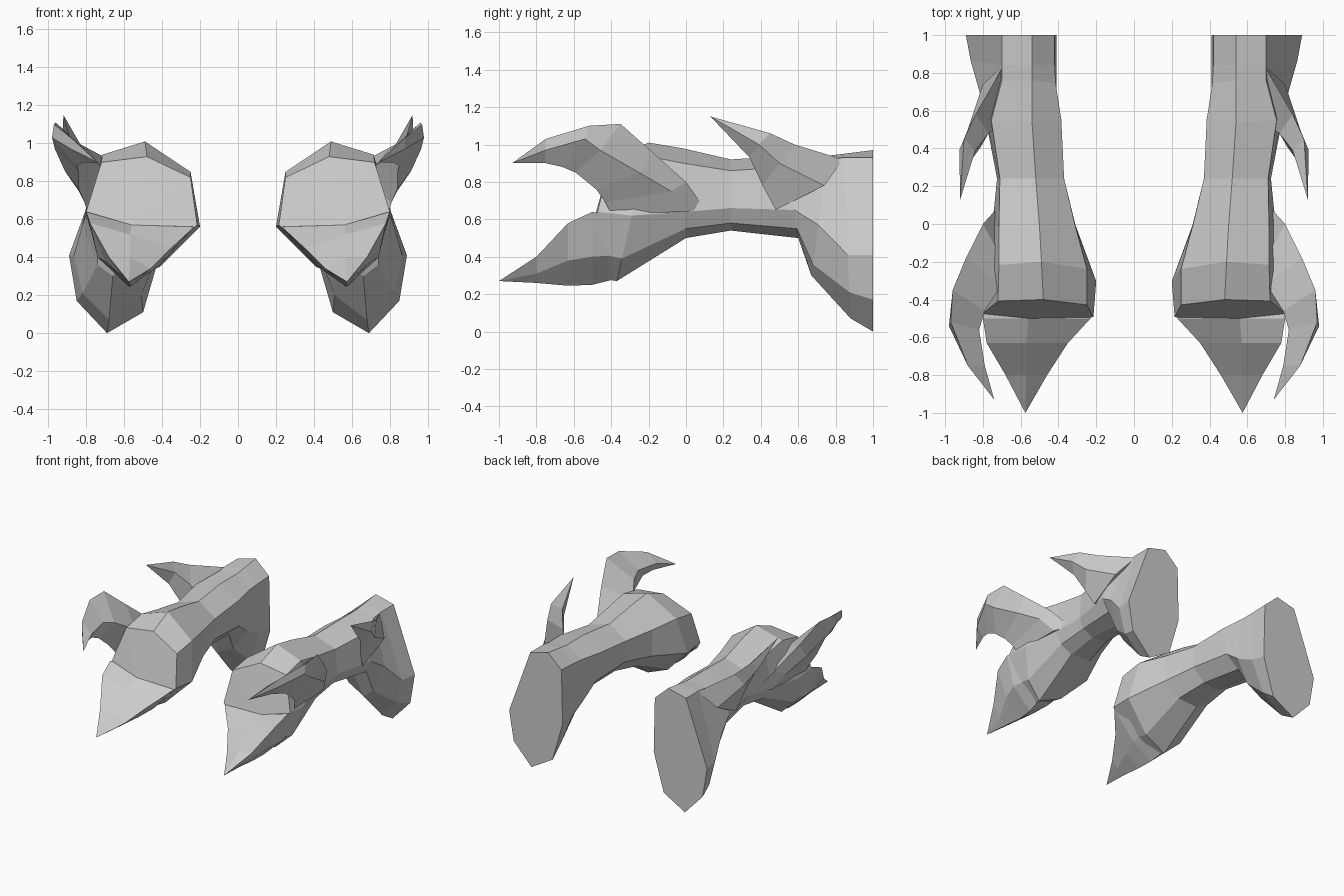
import bpy, bmesh
from mathutils import Vector


def finish(name, bm):
    """Turn a bmesh into a flat-shaded object mirrored across x = 0."""
    bmesh.ops.recalc_face_normals(bm, faces=bm.faces[:])
    me = bpy.data.meshes.new(name)
    bm.to_mesh(me)
    bm.free()
    ob = bpy.data.objects.new(name, me)
    bpy.context.collection.objects.link(ob)
    ob.modifiers.new("Mirror", 'MIRROR')
    return ob


def loft(name, rings, tip):
    """Bridge equal rings, cap the first one, fan the last one to a tip."""
    bm = bmesh.new()
    rows = [[bm.verts.new(p) for p in r] for r in rings]
    n = len(rows[0])
    for a, b in zip(rows, rows[1:]):
        for i in range(n):
            j = (i + 1) % n
            bm.faces.new((a[i], a[j], b[j], b[i]))
    bm.faces.new(rows[0])
    t = bm.verts.new(tip)
    for i in range(n):
        bm.faces.new((rows[-1][i], rows[-1][(i + 1) % n], t))
    return finish(name, bm)


def ring(y_top, y_bottom, pts):
    """Section of (x, z) points, leaning from y_bottom up to y_top."""
    zs = [p[1] for p in pts]
    lo, hi = min(zs), max(zs)
    return [Vector((x, y_bottom + (y_top - y_bottom) * (z - lo) / (hi - lo), z))
            for x, z in pts]


# Limb body: outer ridge, top, inner side, underside, outer side
back = ring(1, 1, [(.70, .93), (.54, .97), (.42, .86), (.41, .42),
                   (.50, .11), (.69, 0), (.85, .17), (.89, .41)])
foot = ring(.84, .88, [(.70, .93), (.54, .95), (.42, .855), (.41, .45),
                       (.51, .20), (.68, .07), (.82, .21), (.865, .41)])
heel = ring(.76, .67, [(.70, .92), (.54, .94), (.415, .85), (.41, .53),
                       (.52, .37), (.66, .30), (.74, .36), (.82, .57)])
ankle = ring(.54, .60, [(.755, .88), (.54, .94), (.385, .84), (.40, .62),
                        (.50, .52), (.62, .50), (.74, .55), (.79, .65)])
shank = ring(.24, .24, [(.71, .86), (.52, .92), (.37, .82), (.375, .65),
                        (.47, .55), (.60, .54), (.69, .58), (.725, .66)])
neck = ring(-.02, 0, [(.715, .90), (.50, .98), (.31, .83), (.31, .62),
                      (.43, .51), (.60, .50), (.70, .55), (.75, .64)])
knuckle = ring(-.20, -.37, [(.715, .94), (.49, 1.01), (.25, .85), (.20, .56),
                            (.41, .35), (.60, .27), (.73, .39), (.80, .62)])
front = ring(-.40, -.56, [(.72, .90), (.48, .93), (.25, .82), (.215, .57),
                          (.42, .39), (.58, .30), (.72, .43), (.80, .64)])
loft("limb_body", [back, foot, heel, ankle, shank, neck, knuckle, front],
     (.56, -.50, .57))


# Pointed front claw: top, inner edge, underside, outer edge
def flat(y, pts):
    return [(x, y, z) for x, z in pts]


loft("front_claw", [
    flat(-.34, [(.56, .58), (.25, .55), (.43, .38), (.60, .29), (.71, .41), (.77, .60)]),
    flat(-.50, [(.56, .57), (.23, .56), (.41, .36), (.58, .25), (.74, .40), (.80, .64)]),
    flat(-.63, [(.57, .52), (.35, .45), (.45, .33), (.57, .245), (.70, .38), (.78, .58)]),
    flat(-.80, [(.57, .40), (.46, .34), (.51, .30), (.57, .26), (.62, .31), (.68, .40)]),
], (.575, -1, .27))

# Curved outer horns: each section is upper, outer, lower, inner
loft("front_horn", [
    [(.71, .10, .66), (.77, .00, .64), (.79, -.40, .63), (.66, -.20, .66)],
    [(.80, .00, .80), (.84, -.08, .75), (.81, -.43, .69), (.68, -.22, .78)],
    [(.89, -.18, .96), (.91, -.25, .85), (.84, -.48, .76), (.70, -.32, .86)],
    [(.96, -.35, 1.11), (.965, -.46, .97), (.84, -.59, .85), (.79, -.46, .94)],
    [(.97, -.52, 1.10), (.98, -.54, 1.03), (.85, -.66, .88), (.82, -.56, .97)],
    [(.88, -.75, 1.03), (.88, -.75, .97), (.82, -.75, .90), (.79, -.75, .96)],
], (.74, -.93, .90))
loft("rear_horn", [
    [(.69, .84, .92), (.80, .74, .78), (.785, .48, .65), (.66, .55, .72)],
    [(.84, .58, 1.0), (.88, .50, .90), (.81, .41, .78), (.77, .48, .90)],
    [(.90, .45, 1.06), (.925, .39, 1.0), (.86, .34, .93), (.84, .39, 1.01)],
], (.92, .13, 1.15))
